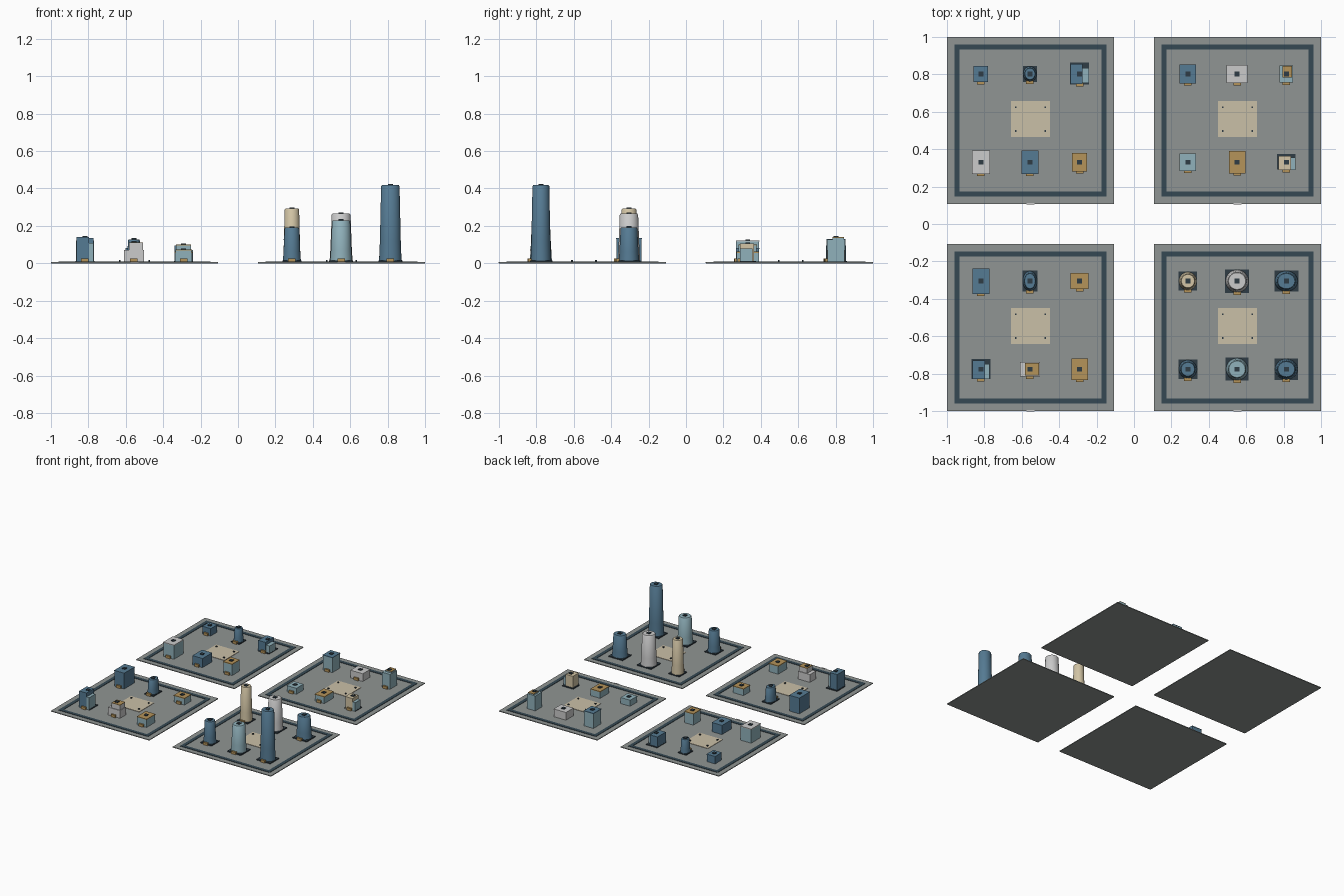
import bpy, bmesh, math
from mathutils import Matrix

if "Cube" in bpy.data.objects:
    bpy.data.objects.remove(bpy.data.objects["Cube"])

def mat(name, hexa):
    m = bpy.data.materials.new(name)
    rgb = [(int(hexa[i:i + 2], 16) / 255) ** 2.2 for i in (0, 2, 4)]
    m.diffuse_color = (*rgb, 1)
    m.use_nodes = True
    m.node_tree.nodes["Principled BSDF"].inputs["Base Color"].default_value = m.diffuse_color
    return m

M = {n: mat(n, h) for n, h in dict(
    paving="8f9492", road="384a54", plaza="c9bea6", dark="323e46", blue="567a92",
    sky="8fb0ba", white="d2d6d6", amber="b3925a", cream="d2c4a4").items()}

def finish(name, bm, color):
    me = bpy.data.meshes.new(name)
    bm.to_mesh(me)
    bm.free()
    ob = bpy.data.objects.new(name, me)
    bpy.context.collection.objects.link(ob)
    me.materials.append(M[color])
    return ob

def boxes(name, color, items):
    """items: (cx, cy, z0, z1, width, depth)"""
    bm = bmesh.new()
    for cx, cy, z0, z1, w, d in items:
        bmesh.ops.create_cube(bm, size=1, matrix=Matrix.Translation((cx, cy, (z0 + z1) / 2))
                              @ Matrix.Diagonal((w, d, z1 - z0, 1)))
    return finish(name, bm, color)

def lathe(name, color, x, y, rx, ry, profile, n=32):
    """profile: (radius factor, z), stacked oval rings closed at both ends"""
    bm = bmesh.new()
    rings = [[bm.verts.new((x + rx * k * math.cos(2 * math.pi * i / n),
                            y + ry * k * math.sin(2 * math.pi * i / n), z))
              for i in range(n)] for k, z in profile]
    for a, b in zip(rings, rings[1:]):
        for i in range(n):
            j = (i + 1) % n
            bm.faces.new((a[i], a[j], b[j], b[i])).smooth = True
    bm.faces.new(rings[0][::-1])
    bm.faces.new(rings[-1])
    for e in bm.edges:
        if len(e.link_faces) == 2 and e.calc_face_angle() > math.radians(30):
            e.smooth = False
    return finish(name, bm, color)

G = 0.006   # paving top

def rooftop(name, x, y, z):
    boxes(name + "_roof_unit", "dark", [(x, y, z - 0.002, z + 0.006, 0.026, 0.026)])

def entrance(name, x, y_front):
    boxes(name + "_entrance", "amber", [(x, y_front - 0.004, G, 0.026, 0.04, 0.018)])

def block(name, x, y, w, d, h, wall, roof):
    boxes(name + "_walls", wall, [(x, y, G, h - 0.006, w, d)])
    boxes(name + "_roof", roof, [(x, y, h - 0.006, h, w + 0.002, d + 0.002)])
    rooftop(name, x, y, h)
    entrance(name, x, y - d / 2)

def tower(name, x, y, w, d, h, color):
    boxes(name + "_base", "dark", [(x, y, G, 0.014, w, d)])
    lathe(name + "_shaft", color, x, y, w * 0.48, d * 0.48,
          [(1, 0.013), (0.93, 0.014 + 0.25 * h), (0.82, h - 0.006), (0.74, h)])
    rooftop(name, x, y, h)
    entrance(name, x, y - d / 2 + 0.002)

def stepped(name, x, y, core, wing, colors):
    """core and wing: (dx, dy, w, d, h)"""
    for part, (dx, dy, w, d, h), c in (("core", core, colors[0]), ("wing", wing, colors[1])):
        boxes(f"{name}_{part}", c, [(x + dx, y + dy, G, h, w, d)])
    boxes(name + "_core_roof", colors[2],
          [(x + core[0], y + core[1], core[4], core[4] + 0.004, core[2], core[3])])
    rooftop(name, x, y, max(core[4], wing[4]) + 0.004)
    entrance(name, x, y + min(core[1] - core[3] / 2, wing[1] - wing[3] / 2))

# Four city blocks with ring road, plaza and posts
C = 0.553
for label, cx, cy in (("northwest", -C, C), ("northeast", C, C),
                      ("southwest", -C, -C), ("southeast", C, -C)):
    boxes(label + "_paving", "paving", [(cx, cy, 0, G, 0.894, 0.894)])
    r, t = 0.393, 0.028
    boxes(label + "_ring_road", "road",
          [(cx, cy + s * r, G - 0.001, 0.009, 2 * r + t, t) for s in (-1, 1)]
          + [(cx + s * r, cy, G - 0.001, 0.009, t, 2 * r - t) for s in (-1, 1)])
    boxes(label + "_plaza", "plaza", [(cx, cy + 0.007, G - 0.001, 0.009, 0.21, 0.192)])
    boxes(label + "_posts", "dark", [(cx + a * 0.079, cy + 0.007 + b * 0.064, 0.008, 0.017, 0.01, 0.01)
                                     for a in (-1, 1) for b in (-1, 1)])
    boxes(label + "_entry_marker", "white", [(cx, cy - 0.446, 0.002, 0.008, 0.045, 0.008)])

XW, XC, XE = 0.264, 0.0, 0.264
W = [-0.818, -0.556, -0.291]
E = [0.288, 0.551, 0.814]
NB, NF, SB, SF = 0.802, 0.33, -0.305, -0.776

# Plain box buildings
for name, x, y, w, d, h, wall, roof in (
        ("small_blue_house", W[0], NB, .075, .085, .068, "blue", "blue"),
        ("white_office", W[0], NF, .096, .123, .122, "sky", "white"),
        ("blue_store", W[1], NF, .09, .123, .082, "blue", "blue"),
        ("amber_house", W[2], NF, .08, .096, .1, "sky", "amber"),
        ("blue_office", E[0], NB, .086, .1, .13, "sky", "blue"),
        ("white_hall", E[1], NB, .11, .096, .07, "white", "white"),
        ("low_sky_house", E[0], NF, .086, .09, .056, "sky", "sky"),
        ("amber_store", E[1], NF, .086, .118, .062, "sky", "amber"),
        ("long_blue_office", W[0], SB, .09, .135, .136, "blue", "blue"),
        ("low_amber_house", W[2], SB, .096, .085, .062, "sky", "amber"),
        ("amber_shop", W[2], SF, .086, .112, .074, "sky", "amber")):
    block(name, x, y, w, d, h, wall, roof)

# Tapered oval towers
for name, x, y, w, d, h, c in (
        ("small_oval_tower", W[1], NB, .075, .085, .122, "blue"),
        ("narrow_oval_tower", W[1], SB, .08, .112, .128, "blue"),
        ("cream_tower", E[0], SB, .098, .1, .292, "cream"),
        ("white_tower", E[1], SB, .128, .125, .265, "white"),
        ("wide_oval_tower", E[2], SB, .128, .114, .192, "blue"),
        ("short_blue_tower", E[0], SF, .1, .102, .19, "blue"),
        ("sky_tower", E[1], SF, .123, .123, .23, "sky"),
        ("tall_tower", E[2], SF, .125, .114, .418, "blue")):
    tower(name, x, y, w, d, h, c)

# Stepped buildings: core plus lower wing
for name, x, y, core, wing, cols in (
        ("stepped_blue_house", W[2], NB, (-.016, 0, .066, .108, .09), (.022, -.008, .055, .08, .07),
         ("blue", "sky", "blue")),
        ("stepped_cream_house", E[2], NF, (-.008, -.004, .066, .076, .102), (.026, -.008, .045, .066, .078),
         ("cream", "sky", "cream")),
        ("stepped_blue_office", W[0], SF, (-.012, -.003, .066, .098, .136), (.025, -.011, .04, .08, .108),
         ("blue", "sky", "blue")),
        ("stepped_white_house", W[1], SF, (.012, 0, .075, .068, .108), (0, 0, .107, .078, .07),
         ("white", "white", "amber")),
        ("stepped_sky_office", E[2], NB, (.005, .012, .052, .06, .136), (0, 0, .074, .09, .128),
         ("sky", "sky", "amber"))):
    stepped(name, x, y, core, wing, cols)
    # dark footing behind each stepped building
    if cols[0] in ("blue", "cream") and core[2] < .07:
        boxes(name + "_footing", "dark", [(x, y + .002, G, .012, .1, core[3] + .008)])
